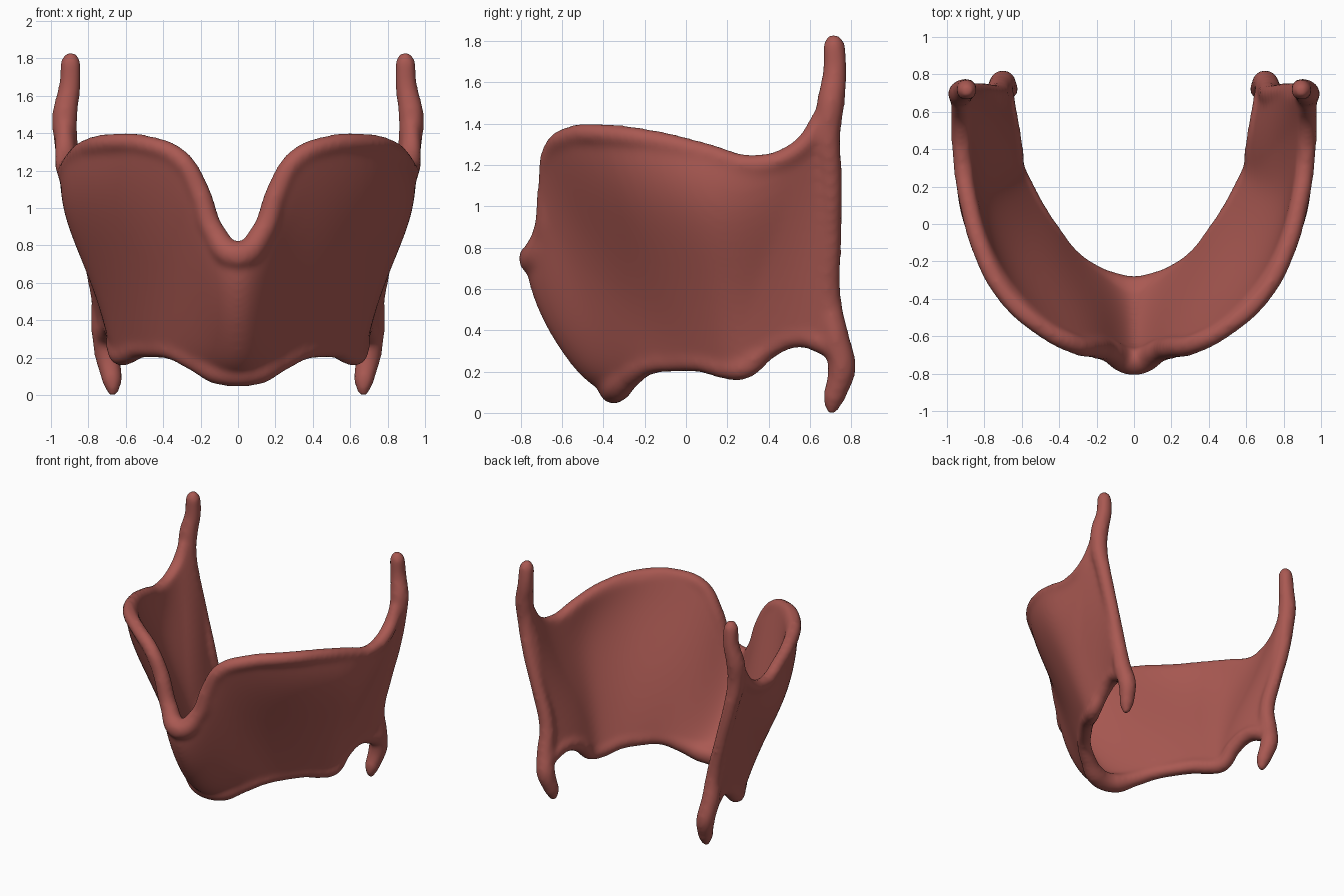
import bpy, bmesh, math
from mathutils import Vector

if "Cube" in bpy.data.objects:
    bpy.data.objects.remove(bpy.data.objects["Cube"])

mat = bpy.data.materials.new("muscle red")
mat.use_nodes = True
COLOR = (0.40, 0.10, 0.085, 1)
mat.diffuse_color = COLOR
mat.node_tree.nodes["Principled BSDF"].inputs["Base Color"].default_value = COLOR

# Upper and lower rims of the left half: midline to back border
TOP = [(0, -.735, .745), (.13, -.68, .87), (.21, -.66, 1.09), (.31, -.645, 1.26),
       (.48, -.56, 1.335), (.69, -.37, 1.345), (.82, -.12, 1.31), (.88, .1, 1.255),
       (.92, .33, 1.20), (.93, .54, 1.27), (.925, .68, 1.46)]
BOTTOM = [(0, -.35, .118), (.11, -.33, .13), (.215, -.275, .175), (.34, -.18, .235),
          (.44, -.05, .25), (.53, .08, .25), (.595, .2, .22), (.635, .28, .22),
          (.65, .4, .32), (.675, .55, .375), (.705, .7, .33)]
TOP_R = [.078, .064, .06, .055, .053, .053, .053, .052, .05, .05, .05]
BOTTOM_R = [.075, .075, .06, .054, .054, .058, .06, .06, .06, .06, .064]
# Back border running from the upper horn tip to the lower horn tip
HORN = [(.895, .71, 1.83), (.895, .715, 1.785), (.90, .72, 1.65), (.925, .70, 1.50),
        (.92, .685, 1.35), (.885, .70, 1.15), (.805, .70, .85), (.73, .695, .55),
        (.72, .725, .36), (.70, .755, .22), (.673, .715, .07), (.668, .70, -.005)]
HORN_R = [.03, .056, .06, .07, .066, .056, .054, .058, .068, .07, .056, .025]
ROWS = 8
parts = []


def flip(points):
    return [(-x, y, z) for x, y, z in points]


def tube(name, points, radii):
    curve = bpy.data.curves.new(name, "CURVE")
    curve.dimensions = "3D"
    curve.bevel_depth = 1
    curve.bevel_resolution = 4
    curve.use_fill_caps = True
    spline = curve.splines.new("BEZIER")
    spline.bezier_points.add(len(points) - 1)
    for bp, p, r in zip(spline.bezier_points, points, radii):
        bp.co, bp.radius = p, r
        bp.handle_left_type = bp.handle_right_type = "AUTO"
    ob = bpy.data.objects.new(name, curve)
    bpy.context.collection.objects.link(ob)
    parts.append(ob)


def select(objects):
    bpy.ops.object.select_all(action="DESELECT")
    for ob in objects:
        ob.select_set(True)
    bpy.context.view_layer.objects.active = objects[0]


KEEL = {0: .12, 1: .07, 2: .03}
SWELL = [0, 0, 0, .01, .025, .05, .07, .085, .045, 0, 0]
GROOVE = {8: .03, 9: .02}


def shell_point(col, t, amount):
    # Blend the two rims, then push the side out and the groove in
    i = abs(col)
    p = Vector(BOTTOM[i]).lerp(Vector(TOP[i]), t)
    out = Vector((p.x, p.y * .6, 0)).normalized()
    belly = max(math.sin(math.pi * t), 0)
    high_belly = math.sin(math.pi * t ** 2.2)
    p += out * amount * (SWELL[i] * high_belly - GROOVE.get(i, 0) * belly)
    p += Vector((0, -.9, -.4)) * amount * KEEL.get(i, 0) * math.sqrt(belly)
    if col < 0:
        p.x = -p.x
    return p


def wall(name, amount):
    bm = bmesh.new()
    last = len(TOP) - 1
    grid = [[bm.verts.new(shell_point(c, r / ROWS, amount)) for r in range(ROWS + 1)]
            for c in range(-last, last + 1)]
    for a, b in zip(grid, grid[1:]):
        for r in range(ROWS):
            bm.faces.new((a[r], b[r], b[r + 1], a[r + 1]))
    mesh = bpy.data.meshes.new(name)
    bm.to_mesh(mesh)
    bm.free()
    ob = bpy.data.objects.new(name, mesh)
    bpy.context.collection.objects.link(ob)
    smooth = ob.modifiers.new("smooth", "SUBSURF")
    smooth.levels = 2
    thick = ob.modifiers.new("thickness", "SOLIDIFY")
    thick.thickness = .092
    thick.offset = 0
    parts.append(ob)


# Curved wall with a flatter lining inside
wall("outer_wall", 1)
wall("inner_lining", .5)

# Thickened rims and horns
tube("upper_rim", flip(TOP[:0:-1]) + TOP, TOP_R[:0:-1] + TOP_R)
tube("lower_rim", flip(BOTTOM[:0:-1]) + BOTTOM, BOTTOM_R[:0:-1] + BOTTOM_R)
tube("left_horns", HORN, HORN_R)
tube("right_horns", flip(HORN), HORN_R)

# Fuse everything into one soft body
select(parts)
bpy.ops.object.convert(target="MESH")
bpy.ops.object.join()
body = bpy.context.view_layer.objects.active
body.name = "cartilage_shield"
fuse = body.modifiers.new("fuse", "REMESH")
fuse.mode = "VOXEL"
fuse.voxel_size = .016
soft = body.modifiers.new("soften", "SMOOTH")
soft.factor = .5
soft.iterations = 16
bpy.ops.object.convert(target="MESH")
body = bpy.context.view_layer.objects.active
body.data.materials.clear()
body.data.materials.append(mat)
bpy.ops.object.shade_smooth()
